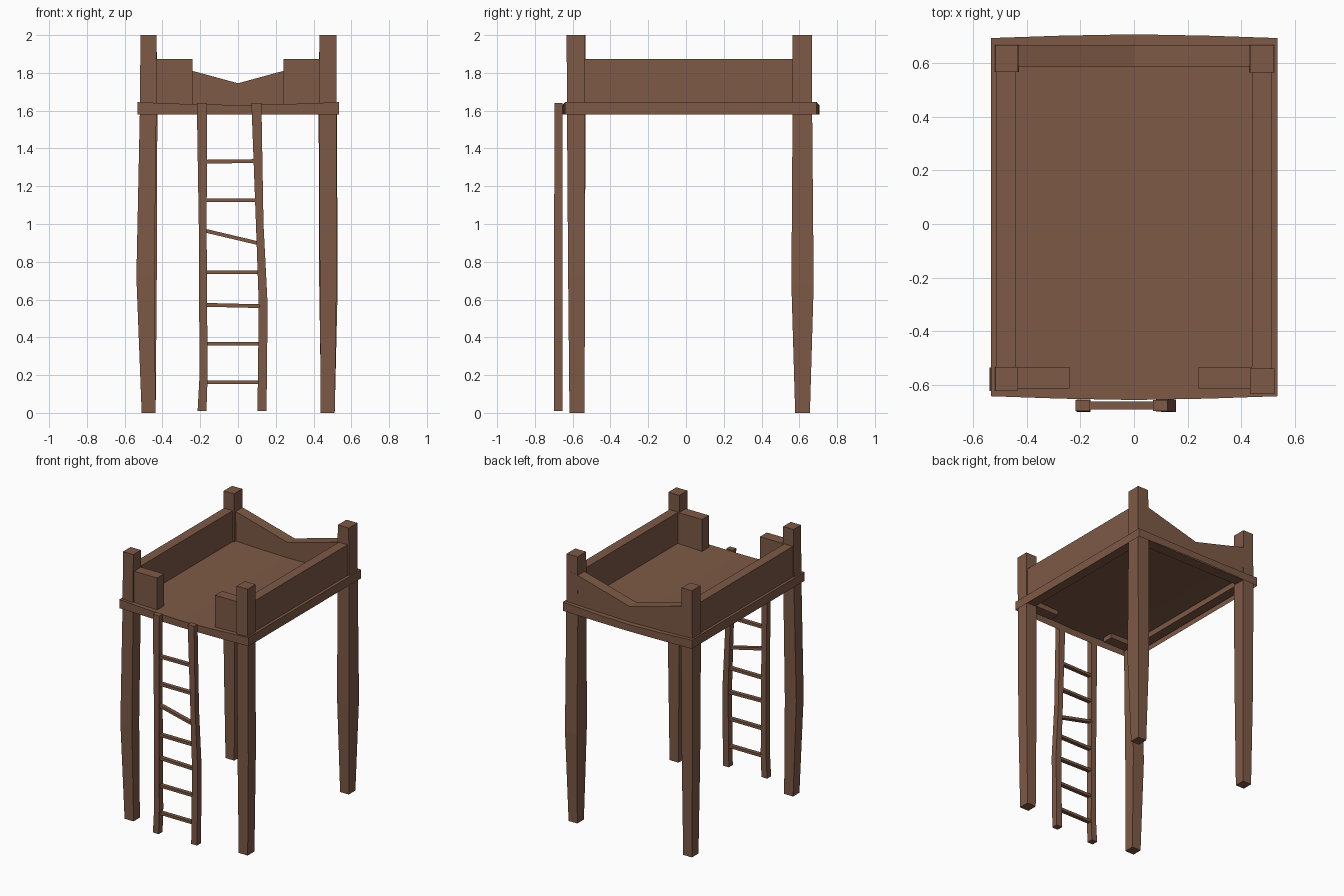
import bpy, bmesh

if "Cube" in bpy.data.objects:
    bpy.data.objects.remove(bpy.data.objects["Cube"])

wood = bpy.data.materials.new("brown wood")
wood.diffuse_color = (0.205, 0.100, 0.060, 1)
wood.use_nodes = True
wood.node_tree.nodes["Principled BSDF"].inputs["Base Color"].default_value = wood.diffuse_color


def finish(bm, name):
    bmesh.ops.recalc_face_normals(bm, faces=bm.faces)
    me = bpy.data.meshes.new(name)
    bm.to_mesh(me)
    bm.free()
    me.materials.append(wood)
    ob = bpy.data.objects.new(name, me)
    bpy.context.collection.objects.link(ob)
    return ob


def stack(name, sections):
    """Beam lofted through rectangles given as (z, x0, x1, y0, y1)."""
    bm = bmesh.new()
    rings = [[bm.verts.new(p) for p in ((a, c, z), (b, c, z), (b, d, z), (a, d, z))]
             for z, a, b, c, d in sections]
    for lo, hi in zip(rings, rings[1:]):
        for i in range(4):
            j = (i + 1) % 4
            bm.faces.new((lo[i], lo[j], hi[j], hi[i]))
    bm.faces.new(rings[0])
    bm.faces.new(rings[-1])
    return finish(bm, name)


def extrude_y(name, profile, y0, y1):
    """Prism with an (x, z) profile."""
    bm = bmesh.new()
    f = bm.faces.new([bm.verts.new((x, y0, z)) for x, z in profile])
    ext = bmesh.ops.extrude_face_region(bm, geom=[f], use_keep_orig=True)
    bmesh.ops.translate(bm, vec=(0, y1 - y0, 0),
                        verts=[v for v in ext["geom"] if isinstance(v, bmesh.types.BMVert)])
    return finish(bm, name)


# Corner posts, hand-hewn with uneven bulges
stack("front_left_post", [(0, -.510, -.436, -.612, -.537), (.72, -.538, -.443, -.622, -.535),
                          (1.58, -.520, -.432, -.622, -.532), (2, -.516, -.431, -.622, -.532)])
stack("front_right_post", [(0, .438, .512, -.617, -.537), (.72, .433, .522, -.624, -.535),
                           (1.58, .431, .522, -.630, -.537), (2, .431, .522, -.632, -.537)])
stack("back_right_post", [(0, .440, .512, .578, .656), (.68, .430, .528, .558, .676),
                          (1.58, .427, .523, .564, .668), (2, .431, .521, .564, .666)])
stack("back_left_post", [(0, -.508, -.436, .578, .656), (.72, -.518, -.430, .572, .664),
                         (1.58, -.520, -.427, .566, .668), (2, -.516, -.431, .566, .666)])

# Deck: bowed, slightly sagging sheet with a rim, open underneath
bm = bmesh.new()
rows = []
for x, bow in ((-.533, 0), (-.27, .009), (0, .014), (.27, .009), (.535, 0)):
    y0, y1, top = -.641 - bow, .692 + bow, 1.645 - bow * 1.1
    rows.append([bm.verts.new(p) for p in ((x, y0, 1.58), (x, y0, top), (x, y1, top), (x, y1, 1.58))])
for a, b in zip(rows, rows[1:]):
    for i in range(3):
        bm.faces.new((a[i], b[i], b[i + 1], a[i + 1]))
bm.faces.new(rows[0])
bm.faces.new(rows[-1])
deck = finish(bm, "deck")
if max(deck.data.polygons, key=lambda p: p.area).normal.z < 0:
    deck.data.flip_normals()

# Side walls and short front panels
for side, s in (("left", -1), ("right", 1)):
    x0, x1 = sorted((s * .44, s * .512))
    stack(side + "_wall", [(1.60, x0, x1, -.60, .63), (1.873, x0, x1, -.60, .63)])
    x0, x1 = sorted((s * .24, s * .512))
    stack(side + "_front_panel", [(1.60, x0, x1, -.613, -.532), (1.873, x0, x1, -.613, -.532)])

# Back wall with a shallow V top
extrude_y("back_wall", [(-.50, 1.60), (.50, 1.60), (.50, 1.873), (.46, 1.87), (0, 1.745),
                        (-.46, 1.87), (-.50, 1.873)], .586, .667)

# Ladder rails
stack("ladder_left_rail", [(.01, -.214, -.167, -.70, -.653), (.19, -.204, -.161, -.70, -.653),
                           (.95, -.207, -.166, -.698, -.653), (1.64, -.218, -.164, -.696, -.655)])
stack("ladder_right_rail", [(.01, .103, .151, -.70, -.653), (.57, .110, .157, -.70, -.653),
                            (1.0, .095, .135, -.698, -.653), (1.64, .071, .124, -.696, -.655)])

# Ladder rungs: left height, right height, right end
for i, (zl, zr, xr) in enumerate(((.162, .162, .115), (.366, .366, .118), (.572, .565, .120),
                                  (.745, .745, .115), (.965, .898, .108), (1.126, 1.126, .10),
                                  (1.33, 1.333, .09))):
    h = .010
    extrude_y(f"ladder_rung_{i + 1}", [(-.175, zl - h), (xr, zr - h), (xr, zr + h), (-.175, zl + h)],
              -.69, -.66)
